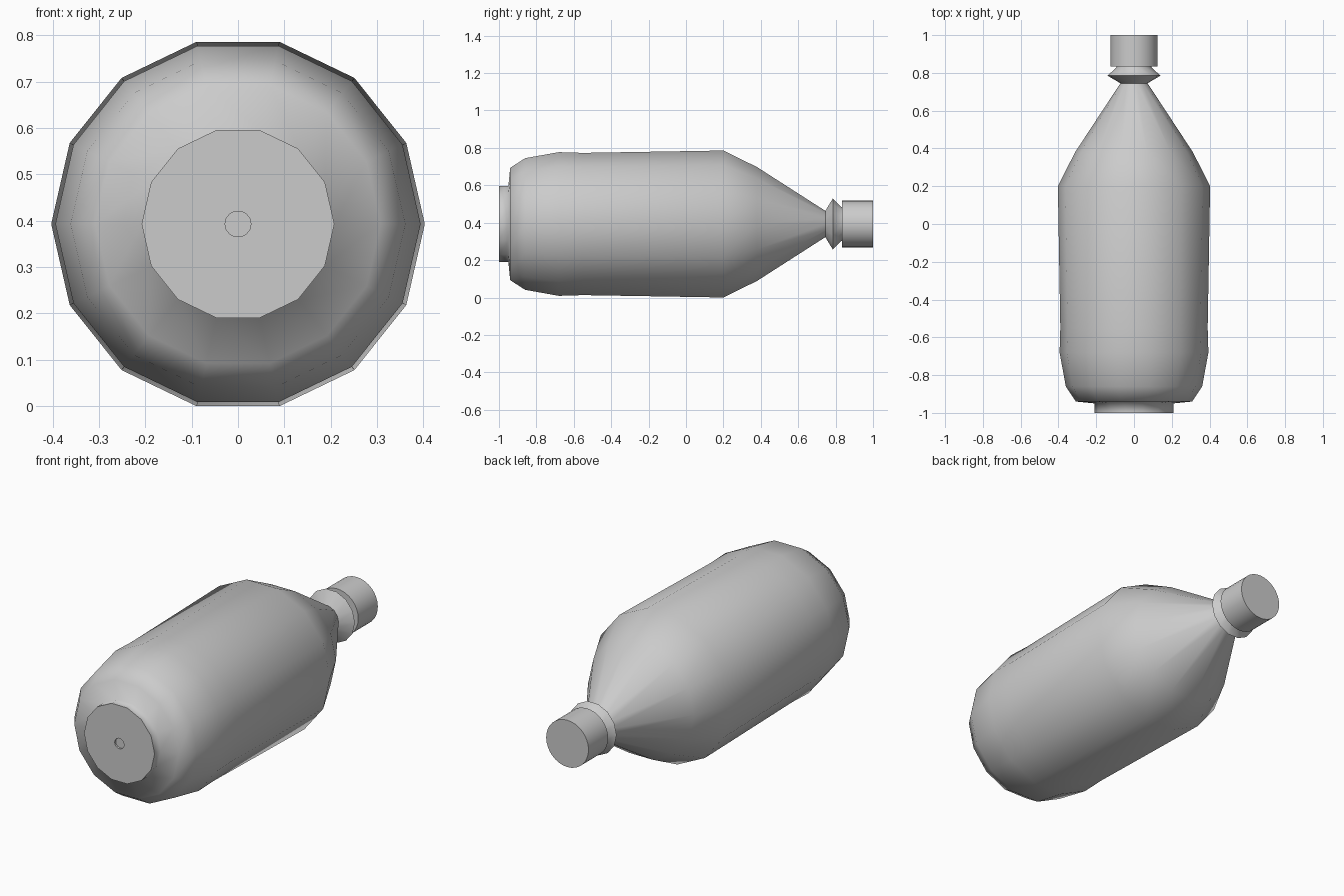
import bpy, bmesh, math

if "Cube" in bpy.data.objects:
    bpy.data.objects.remove(bpy.data.objects["Cube"])

AXIS_Z = 0.393  # height of the bottle axis


def lathe(name, profile, sides, angle):
    """Revolve (y, radius) points around the y axis; radius 0 closes an end."""
    bm = bmesh.new()
    rings = []
    for y, r in profile:
        n = 1 if r == 0 else sides
        rings.append([bm.verts.new((r * math.cos(2 * math.pi * i / sides), y,
                                    AXIS_Z + r * math.sin(2 * math.pi * i / sides)))
                      for i in range(n)])
    for a, b in zip(rings, rings[1:]):
        for i in range(sides):
            j = (i + 1) % sides
            quad = [a[i % len(a)], a[j % len(a)], b[j % len(b)], b[i % len(b)]]
            bm.faces.new(list(dict.fromkeys(quad)))
    bmesh.ops.recalc_face_normals(bm, faces=bm.faces)
    mesh = bpy.data.meshes.new(name)
    bm.to_mesh(mesh)
    bm.free()
    obj = bpy.data.objects.new(name, mesh)
    bpy.context.collection.objects.link(obj)
    bpy.ops.object.select_all(action='DESELECT')
    obj.select_set(True)
    bpy.context.view_layer.objects.active = obj
    bpy.ops.object.shade_smooth_by_angle(angle=math.radians(angle))
    return obj


# Body with raised foot, shoulder, and flared neck ring
lathe("bottle_body", [
    (-0.99, 0), (-0.99, 0.028), (-1.0, 0.028), (-1.0, 0.208), (-0.95, 0.208),
    (-0.94, 0.308), (-0.86, 0.361), (-0.68, 0.394), (-0.55, 0.39),
    (0.2, 0.403), (0.38, 0.312), (0.745, 0.072), (0.785, 0.14),
    (0.83, 0.092), (0.86, 0.092), (0.86, 0)], 14, 85)

# Screw cap
lathe("cap", [(0.835, 0), (0.835, 0.125), (1.0, 0.125), (1.0, 0)], 32, 40)
